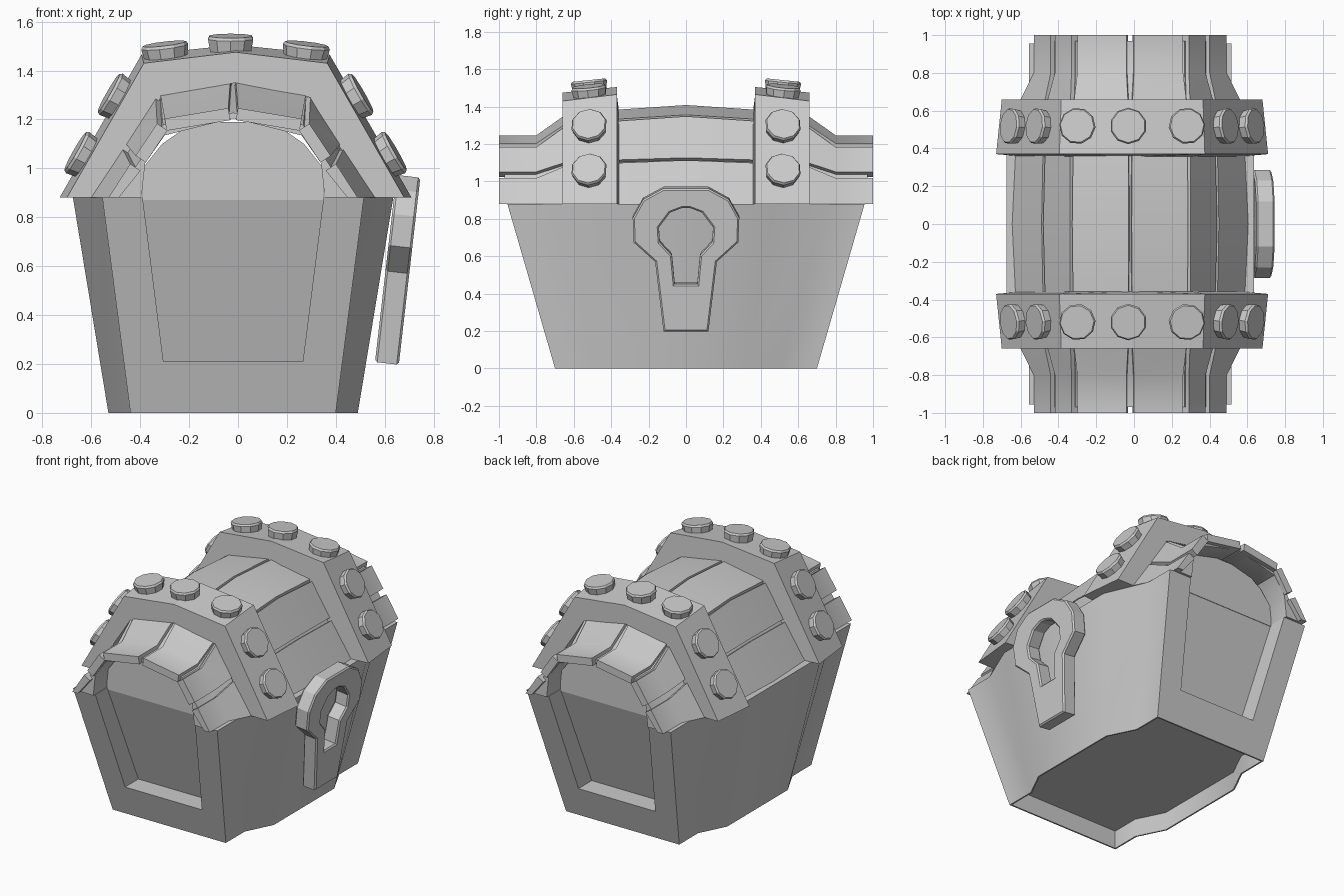
import bpy, bmesh, math
from mathutils import Vector, Matrix

if "Cube" in bpy.data.objects:
    bpy.data.objects.remove(bpy.data.objects["Cube"], do_unlink=True)

CX = -0.02       # centre line of the chest
RIM = 0.88       # height where the lid meets the body

grey = bpy.data.materials.new("plain_grey")
grey.use_nodes = True
grey.diffuse_color = (0.6, 0.6, 0.6, 1)
grey.node_tree.nodes["Principled BSDF"].inputs["Base Color"].default_value = (0.6, 0.6, 0.6, 1)


def add_object(name, bm):
    bmesh.ops.recalc_face_normals(bm, faces=bm.faces)
    mesh = bpy.data.meshes.new(name)
    bm.to_mesh(mesh)
    bm.free()
    mesh.materials.append(grey)
    obj = bpy.data.objects.new(name, mesh)
    bpy.context.collection.objects.link(obj)
    return obj


def loft(name, rings):
    """Skin a row of equal rings of points and cap both ends."""
    bm = bmesh.new()
    rows = [[bm.verts.new(p) for p in ring] for ring in rings]
    n = len(rows[0])
    for a, b in zip(rows, rows[1:]):
        for i in range(n):
            j = (i + 1) % n
            bm.faces.new((a[i], a[j], b[j], b[i]))
    bm.faces.new(rows[0])
    bm.faces.new(rows[-1])
    return add_object(name, bm)


def smooth(obj, degrees):
    bpy.ops.object.select_all(action='DESELECT')
    obj.select_set(True)
    bpy.context.view_layer.objects.active = obj
    bpy.ops.object.shade_smooth_by_angle(angle=math.radians(degrees))


def mirrored(half, cx=CX):
    """Half profile from the ridge outwards -> full profile, left to right."""
    return [(cx - x, z) for x, z in reversed(half)] + [(cx + x, z) for x, z in half[1:]]


# Body: flared tub, narrow at the ends and swelling in the middle, hollow underneath
def tub_ring(z, side, side_y, end, waist_y, end_y):
    quarter = [(side, side_y), (end, waist_y), (end, end_y)]
    right = [(x, -y) for x, y in reversed(quarter)] + quarter
    left = [(-x, -y) for x, y in right]
    return [(CX + x, y, z) for x, y in right + left]


body = loft("body", [
    tub_ring(0.12, 0.50, 0.32, 0.41, 0.50, 0.69),
    tub_ring(0.0, 0.50, 0.32, 0.41, 0.50, 0.69),
    tub_ring(0.0, 0.51, 0.32, 0.42, 0.50, 0.70),
    tub_ring(RIM, 0.655, 0.47, 0.535, 0.75, 0.955),
])

# Recessed end panels
for s in (-1, 1):
    def panel_ring(z, w, back):
        return [(CX - w, s * back, z), (CX + w, s * back, z),
                (CX + w, s * 1.2, z), (CX - w, s * 1.2, z)]
    cutter = loft("panel_cutter", [panel_ring(0.21, 0.285, 0.62),
                                   panel_ring(RIM, 0.37, 0.83),
                                   panel_ring(1.0, 0.37, 0.83)])
    cutter.hide_render = True
    mod = body.modifiers.new("end_recess", 'BOOLEAN')
    mod.operation = 'DIFFERENCE'
    mod.solver = 'EXACT'
    mod.object = cutter
    bpy.context.view_layer.objects.active = body
    bpy.ops.object.modifier_apply(modifier=mod.name)
    bpy.data.objects.remove(cutter, do_unlink=True)
smooth(body, 35)

# Rounded filling under the lid
arch = mirrored([(0, 1.19), (0.10, 1.19), (0.19, 1.17), (0.29, 1.10), (0.37, 1.0), (0.37, RIM - 0.01)])
loft("inner_arch", [[(x, y, z) for x, z in arch] for y in (-0.83, 0.83)])

# Lid planks: six bowed boards that dip towards both ends
MID = [(0, 1.41), (0.315, 1.355), (0.465, 1.12), (0.625, RIM)]
END = [(0, 1.25), (0.30, 1.20), (0.41, 1.035), (0.51, RIM)]
BOW = [(1.0, 0), (0.8, 0), (0.64, 0.7), (0.36, 0.85), (0, 1)]
stations = [(-y, t) for y, t in BOW] + [(y, t) for y, t in reversed(BOW[:-1])]


def bowed(end, mid, t):
    return [Vector(e).lerp(Vector(m), t) for e, m in zip(end, mid)]


NAMES = ["top_plank", "upper_side_plank", "lower_side_plank"]
for k, name in enumerate(NAMES):
    for s, side in ((-1, "right"), (1, "left")):
        rings = []
        for y, t in stations:
            p, q = bowed(END, MID, t)[k:k + 2]
            along = (q - p).normalized()
            inward = Vector((-abs(along.y), -along.x)) * 0.05
            gap = along * (0.02 - 0.012 * t)
            p = p + gap
            if k < 2:
                q = q - gap
            q_in = q + inward
            q_in.y = max(q_in.y, RIM)
            rings.append([(CX + s * v.x, y, v.y) for v in (p, q, q_in, p + inward)])
        smooth(loft(f"{name}_{side}", rings), 40)

# Liner: shell behind the planks that closes the gaps between them
INSET = [(0, 0.022), (0.013, 0.022), (0.022, 0.012), (0.025, 0)]
LINER_END = [(0, 1.205), (0.28, 1.135), (0.36, 1.02), (0.375, RIM)]
LINER_MID = [(0, 1.33), (0.27, 1.28), (0.39, 1.08), (0.5, RIM)]
rings = []
for y, t in stations:
    outer = [(v.x - dx, v.y - dz) for v, (dx, dz) in zip(bowed(END, MID, t), INSET)]
    inner = [tuple(v) for v in bowed(LINER_END, LINER_MID, t)]
    ring = mirrored(outer) + mirrored(inner)[::-1]
    rings.append([(x, max(-0.97, min(0.97, y)), z) for x, z in ring])
smooth(loft("lid_liner", rings), 40)

# Straps: two heavy bands over the lid, each with seven rivets
STRAP_X = CX + 0.01
STRAP_Y = (0.66, 0.37)
OUTER = [[(0, 1.475), (0.375, 1.43), (0.69, RIM)],     # towards the chest end
         [(0, 1.505), (0.385, 1.465), (0.72, RIM)]]    # towards the middle
INNER = [(0, 1.35), (0.305, 1.29), (0.55, RIM)]


def rivet(name, centre, normal):
    bm = bmesh.new()
    for r1, r2, depth, lift in ((0.088, 0.097, 0.05, 0.015), (0.097, 0.09, 0.012, 0.046)):
        bmesh.ops.create_cone(bm, cap_ends=True, segments=10, radius1=r1, radius2=r2,
                              depth=depth, matrix=Matrix.Translation((0, 0, lift)))
    turn = normal.to_track_quat('Z', 'Y').to_matrix().to_4x4()
    bm.transform(Matrix.Translation(centre) @ turn)
    add_object(name, bm)


for s, end in ((-1, "front"), (1, "back")):
    rings = []
    for y, profile, shift in zip(STRAP_Y, OUTER, (0, -0.015)):
        ring = [(x, s * y, z) for x, z in mirrored(profile, STRAP_X)]
        ring += [(x, s * (y + shift), z) for x, z in reversed(mirrored(INNER, STRAP_X))]
        rings.append(ring)
    loft(f"{end}_strap", rings)

    # (profile segment, position along it)
    for n, (seg, f) in enumerate([(0, 0), (0, 0.75), (1, 0.29), (1, 0.71)]):
        a, b = [Vector((OUTER[0][i][0], STRAP_Y[0], OUTER[0][i][1])) for i in (seg, seg + 1)]
        c, d = [Vector((OUTER[1][i][0], STRAP_Y[1], OUTER[1][i][1])) for i in (seg, seg + 1)]
        spot = (a.lerp(b, f) + c.lerp(d, f)) / 2
        normal = (b - a).cross(c - a).normalized()
        if normal.z < 0:
            normal.negate()
        if n == 0:
            normal.x = 0
        for m in ((1,) if n == 0 else (-1, 1)):
            x = CX - 0.01 if n == 0 else STRAP_X + m * spot.x
            rivet(f"{end}_rivet", Vector((x, s * spot.y, spot.z)),
                  Vector((m * normal.x, s * normal.y, normal.z)))

# Lock plate: keyhole-pierced slab leaning with the side wall
PLATE = [(0.12, 0.2), (0.165, 0.575), (0.28, 0.68), (0.285, 0.81), (0.23, 0.91), (0.12, 0.97)]
HOLE = [(0.06, 0.455), (0.075, 0.61), (0.14, 0.68), (0.145, 0.76), (0.085, 0.84), (0.02, 0.865)]
curve = bpy.data.curves.new("lock_outline", 'CURVE')
curve.dimensions = '2D'
curve.fill_mode = 'BOTH'
curve.extrude = 0.04
curve.bevel_depth = 0.009
curve.bevel_resolution = 0
curve.offset = -0.009
for half in (PLATE, HOLE):
    points = half + [(-x, z) for x, z in reversed(half)]
    spline = curve.splines.new('POLY')
    spline.points.add(len(points) - 1)
    for pt, (x, z) in zip(spline.points, points):
        pt.co = (x, z - 0.585, 0, 1)
    spline.use_cyclic_u = True
    spline.use_smooth = False
outline = bpy.data.objects.new("lock_outline", curve)
bpy.context.collection.objects.link(outline)
bpy.context.view_layer.update()
mesh = bpy.data.meshes.new_from_object(outline.evaluated_get(bpy.context.evaluated_depsgraph_get()))
bpy.data.objects.remove(outline, do_unlink=True)
mesh.materials.clear()
mesh.materials.append(grey)
up = Vector((0.115, 0, 1)).normalized()
across = Vector((0, 1, 0))
out = across.cross(up)
mesh.transform(Matrix.Translation((0.653, 0, 0.585)) @ Matrix((across, up, out)).transposed().to_4x4())
lock = bpy.data.objects.new("lock_plate", mesh)
bpy.context.collection.objects.link(lock)
